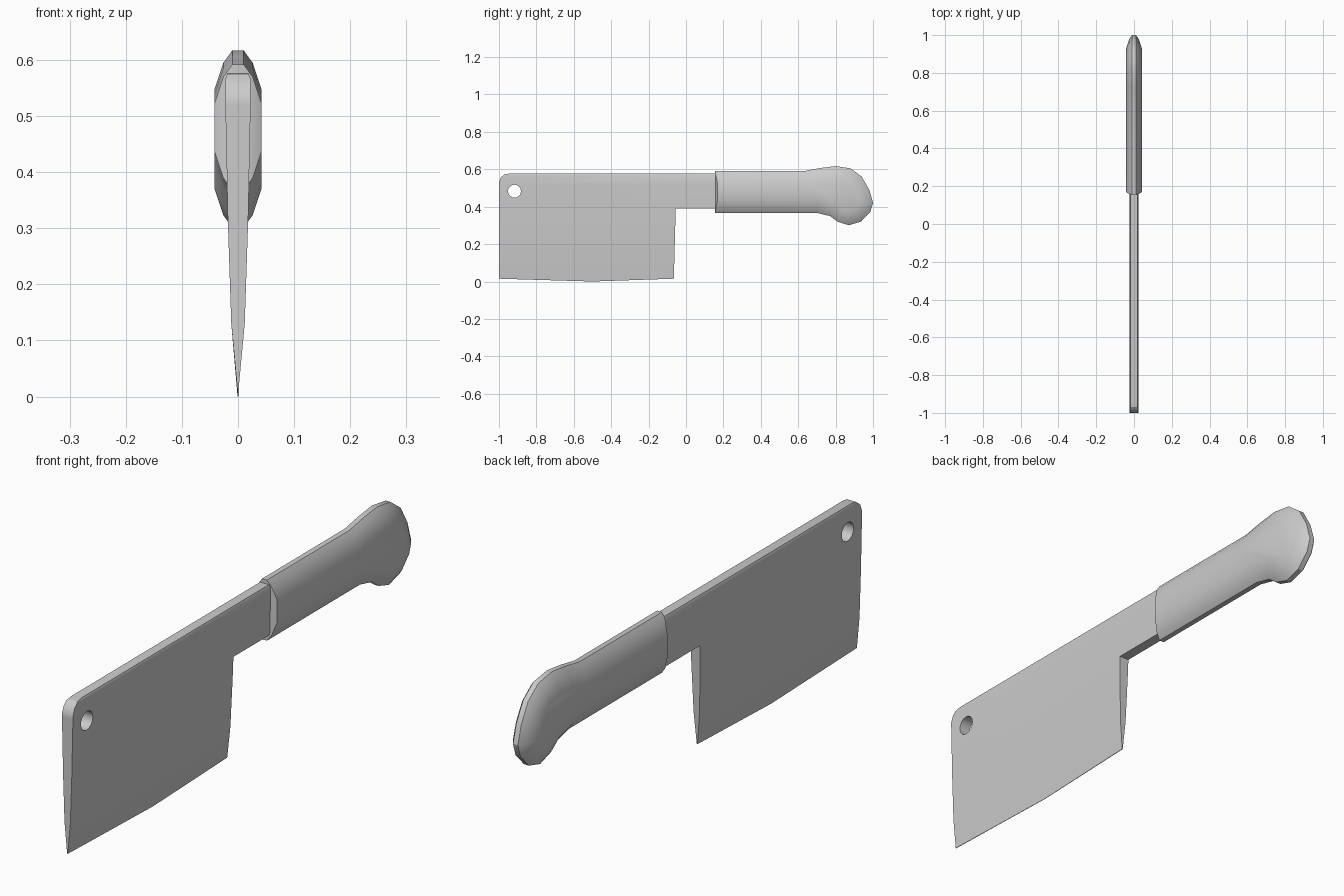
import bpy, bmesh
from mathutils import Vector

cube = bpy.data.objects.get("Cube")
if cube:
    bpy.data.objects.remove(cube)

steel = bpy.data.materials.new("plain_grey")
steel.use_nodes = True
GREY = (0.6, 0.6, 0.6, 1)
steel.diffuse_color = GREY
steel.node_tree.nodes["Principled BSDF"].inputs["Base Color"].default_value = GREY


def finish(name, bm):
    """Turn a bmesh into a shaded object."""
    bmesh.ops.recalc_face_normals(bm, faces=bm.faces)
    mesh = bpy.data.meshes.new(name)
    bm.to_mesh(mesh)
    bm.free()
    obj = bpy.data.objects.new(name, mesh)
    bpy.context.collection.objects.link(obj)
    mesh.materials.append(steel)
    bpy.ops.object.select_all(action="DESELECT")
    obj.select_set(True)
    bpy.context.view_layer.objects.active = obj
    return obj


def loft(bm, rings):
    """Bridge closed rings of equal length and cap both ends."""
    loops = [[bm.verts.new(p) for p in ring] for ring in rings]
    for a, b in zip(loops, loops[1:]):
        for i in range(len(a)):
            j = (i + 1) % len(a)
            bm.faces.new((a[i], a[j], b[j], b[i]))
    bm.faces.new(loops[0])
    bm.faces.new(loops[-1])


# Blade and tang: side outline, sliced by height and tapered to the edge
outline = [(-1, .015), (-.5, 0), (-.065, .015), (-.055, .39), (.18, .39),
           (.18, .577), (-.945, .577), (-.97, .573), (-.99, .556), (-1, .53)]
taper = [(0, .0008), (.015, .0012), (.13, .012), (.31, .018),
         (.52, .0225), (.567, .022), (.577, .018)]


def half_width(z):
    for (z0, w0), (z1, w1) in zip(taper, taper[1:]):
        if z <= z1:
            return w0 + (w1 - w0) * (z - z0) / (z1 - z0)
    return taper[-1][1]


bm = bmesh.new()
loft(bm, [[(s, y, z) for y, z in outline] for s in (-1, 1)])
for z, _ in taper[2:-1]:
    bmesh.ops.bisect_plane(bm, geom=bm.verts[:] + bm.edges[:] + bm.faces[:],
                           plane_co=(0, 0, z), plane_no=(0, 0, 1))
for v in bm.verts:
    v.co.x *= half_width(v.co.z)
blade = finish("blade", bm)

# Hanging hole through the blade
bpy.ops.mesh.primitive_cylinder_add(vertices=16, radius=.035, depth=.2,
                                    location=(0, -.917, .483), rotation=(0, 1.5708, 0))
cutter = bpy.context.object
cutter.name = "hole_cutter"
cutter.hide_render = True
cutter.data.materials.append(steel)
cut = blade.modifiers.new("hole", "BOOLEAN")
cut.operation = "DIFFERENCE"
cut.object = cutter
bpy.ops.object.select_all(action="DESELECT")
blade.select_set(True)
bpy.context.view_layer.objects.active = blade
bpy.ops.object.modifier_apply(modifier="hole")
bpy.data.objects.remove(cutter)
bpy.ops.object.shade_smooth_by_angle(angle=.5)

# Handle: side outline with hooked pommel, inset in steps towards each side
grip = [(.155, .592), (.64, .592), (.72, .607), (.80, .617), (.88, .605),
        (.94, .56), (.98, .49), (1, .42), (.985, .372), (.935, .32),
        (.87, .301), (.81, .32), (.77, .35), (.70, .367), (.155, .367)]


def inset(points, d):
    result = []
    for i, p in enumerate(points):
        p = Vector(p)
        if i in (0, len(points) - 1):          # ferrule end stays almost flat
            result.append((p.x + d * .2, p.y + (-d if i == 0 else d)))
            continue
        before = (p - Vector(points[i - 1])).normalized()
        after = (Vector(points[i + 1]) - p).normalized()
        n = Vector((before.y + after.y, -before.x - after.x)).normalized()
        result.append(tuple(p + n * d))
    return result


steps = [(-.042, .07), (-.026, .022), (-.01, 0), (.01, 0), (.026, .022), (.042, .07)]
bm = bmesh.new()
loft(bm, [[(x, y, z) for y, z in inset(grip, d)] for x, d in steps])
finish("handle", bm)
bpy.ops.object.shade_smooth_by_angle(angle=.5)
